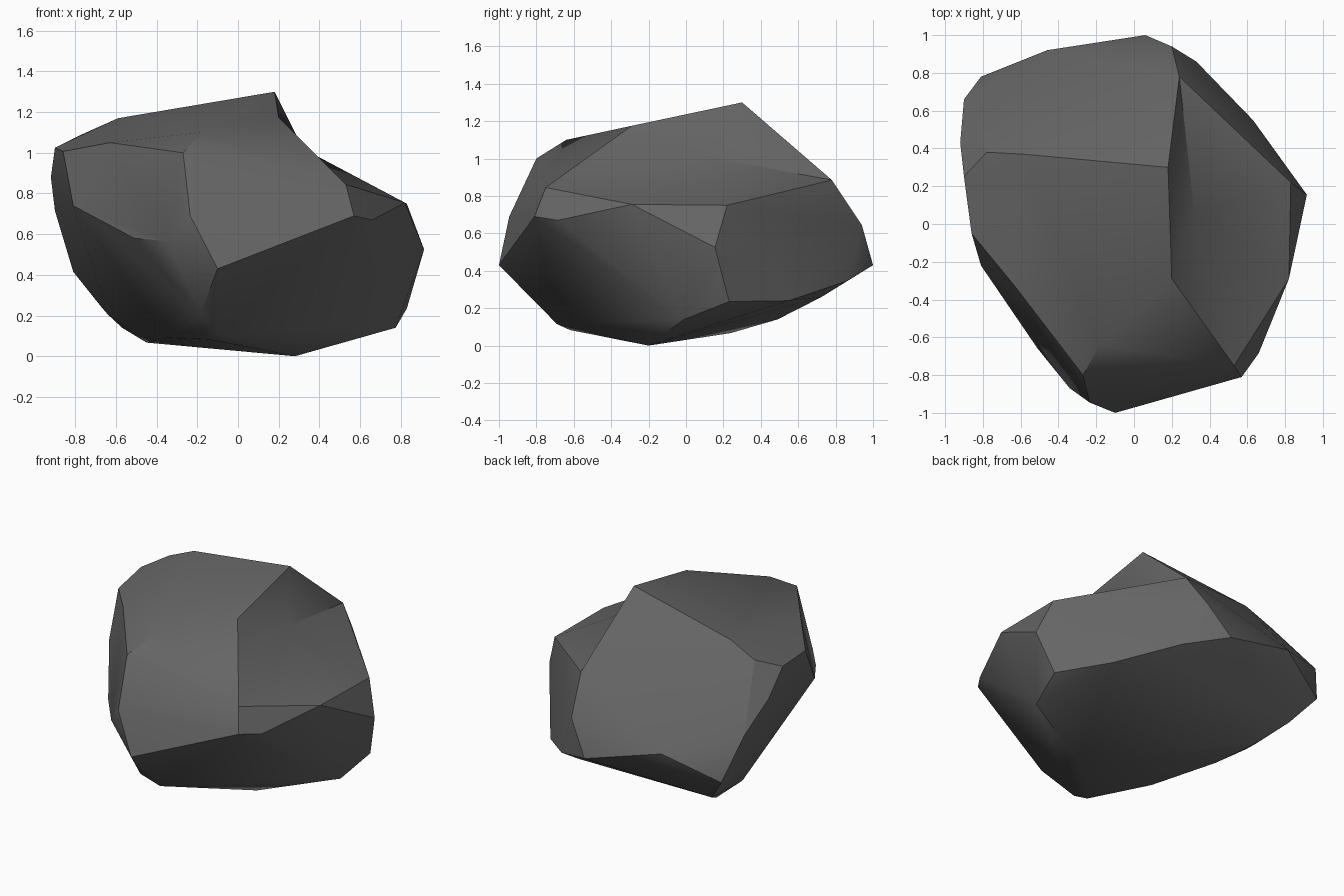
import bpy, bmesh, math

if "Cube" in bpy.data.objects:
    bpy.data.objects.remove(bpy.data.objects["Cube"])

# Rock corners, grouped by region
TOP = [(.18, .30, 1.30), (.20, -.29, 1.175), (-.59, .37, 1.17), (-.78, .38, 1.085),
       (-.90, .25, 1.025), (-.86, -.05, 1.007), (-.63, -.33, 1.05), (-.18, -.64, 1.10),
       (-.27, -.80, 1.0), (.53, -.75, .845), (.24, .78, .885), (.83, .22, .75),
       (.82, -.29, .755), (.67, -.57, .755)]
MIDDLE = [(.06, 1.0, .43), (.20, .94, .645), (.33, .86, .345), (.63, .55, .24),
          (.915, .155, .525), (.66, -.685, .67), (.57, -.81, .69), (-.10, -1.0, .43),
          (-.235, -.945, .69), (-.34, -.87, .565), (-.51, -.66, .58), (-.81, -.22, .74),
          (-.92, .43, .88), (-.90, .66, .715), (-.81, .78, .415), (-.46, .92, .57)]
BASE = [(.30, .725, .26), (.83, .23, .235), (.775, -.01, .14), (.28, -.20, 0),
        (-.10, -.69, .115), (-.185, -.78, .21), (-.147, -.62, .083), (-.35, -.25, .09),
        (-.64, .31, .205), (-.67, .68, .24), (-.57, .49, .14), (-.45, .24, .067)]
NOTCH = (.32, .05, 1.02)          # inner corner of the broken-out shoulder
NOTCH_RIM = (0, 1, 9, 10, 11, 12, 13)  # top corners around it

bm = bmesh.new()
verts = [bm.verts.new(p) for p in TOP + MIDDLE + BASE]
rim = {verts[i] for i in NOTCH_RIM}

# Convex body
bmesh.ops.convex_hull(bm, input=verts)
rim = {v for v in rim if v.is_valid}

# Sink the shoulder: replace the faces inside the rim with a fan to the notch
inside = {f for f in bm.faces if all(v in rim for v in f.verts)}
border = [tuple(e.verts) for e in bm.edges if sum(f in inside for f in e.link_faces) == 1]
bmesh.ops.delete(bm, geom=list(inside), context='FACES')
notch = bm.verts.new(NOTCH)
for a, b in border:
    bm.faces.new((a, b, notch))

# Clean up loose corners and merge nearly flat facets
bmesh.ops.delete(bm, geom=[v for v in bm.verts if not v.link_faces], context='VERTS')
bmesh.ops.dissolve_limit(bm, angle_limit=math.radians(3), verts=bm.verts[:], edges=bm.edges[:])
bmesh.ops.recalc_face_normals(bm, faces=bm.faces[:])

mesh = bpy.data.meshes.new("rock")
bm.to_mesh(mesh)
bm.free()
rock = bpy.data.objects.new("rock", mesh)
bpy.context.collection.objects.link(rock)

# Single stone colour
stone = bpy.data.materials.new("dark grey stone")
stone.diffuse_color = (.13, .13, .13, 1)
stone.use_nodes = True
stone.node_tree.nodes["Principled BSDF"].inputs["Base Color"].default_value = stone.diffuse_color
mesh.materials.append(stone)

# Soft facets with crisp main edges
bpy.context.view_layer.objects.active = rock
rock.select_set(True)
bpy.ops.object.shade_smooth_by_angle(angle=math.radians(30))
